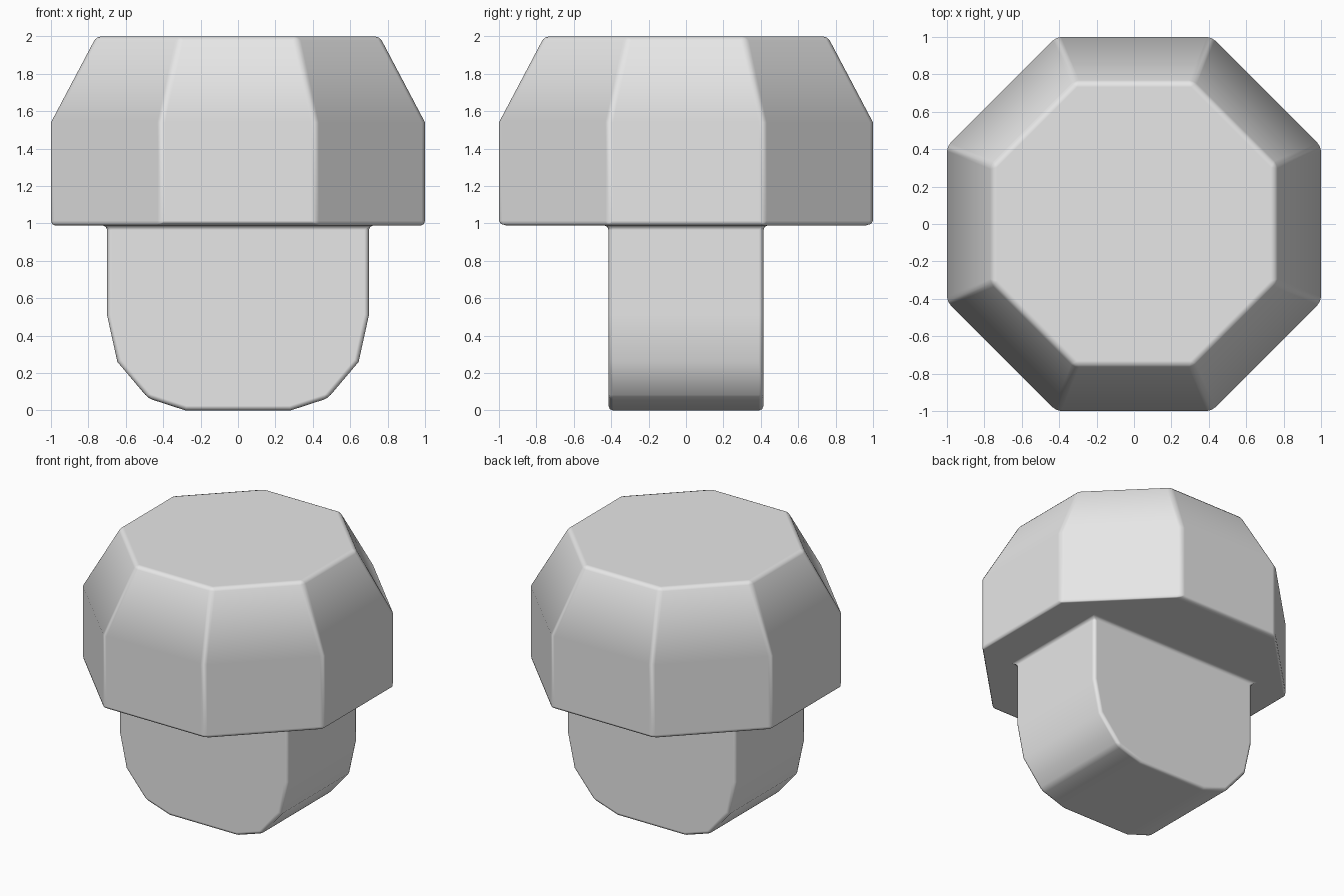
import bpy
import bmesh
import math

default_cube = bpy.data.objects.get("Cube")
if default_cube:
    bpy.data.objects.remove(default_cube, do_unlink=True)

# Plain grey material
grey = bpy.data.materials.new("light grey")
grey.use_nodes = True
colour = (0.8, 0.8, 0.8, 1)
grey.diffuse_color = colour
grey.node_tree.nodes["Principled BSDF"].inputs["Base Color"].default_value = colour

SIDES = 8
CAP_BOTTOM = 0.99
STEM_HALF_DEPTH = math.tan(math.pi / SIDES)
# Right half of the stem outline, from the cap down to the foot
STEM_OUTLINE = [(0.7, CAP_BOTTOM), (0.7, 0.51), (0.645, 0.26), (0.48, 0.065), (0.28, 0)]

bm = bmesh.new()


def ring(apothem, z):
    """Octagon with flat sides facing the axes."""
    radius = apothem / math.cos(math.pi / SIDES)
    angles = [(i + 0.5) * math.tau / SIDES for i in range(SIDES)]
    return [bm.verts.new((radius * math.cos(a), radius * math.sin(a), z)) for a in angles]


def bridge(lower, upper, closed=True):
    count = len(lower)
    for i in range(count if closed else count - 1):
        j = (i + 1) % count
        bm.faces.new((lower[i], lower[j], upper[j], upper[i]))


# Cap: upright sides, sloping shoulder and flat top
rings = [ring(1, CAP_BOTTOM), ring(1, 1.54), ring(0.757, 2)]
bridge(rings[0], rings[1])
bridge(rings[1], rings[2])
bm.faces.new(rings[2])

# Stem: rounded outline swept from front to back
outline = STEM_OUTLINE + [(-x, z) for x, z in reversed(STEM_OUTLINE)]
front, back = [[bm.verts.new((x, y, z)) for x, z in outline]
               for y in (-STEM_HALF_DEPTH, STEM_HALF_DEPTH)]
bridge(front, back, closed=False)
bm.faces.new(front)
bm.faces.new(back)

# Underside: joins the cap rim to the four stem corners
rim = rings[0]
corners = [back[0], back[-1], front[-1], front[0]]
for i, corner in enumerate(corners):
    a, b, c = (rim[(2 * i + k) % SIDES] for k in range(3))
    bm.faces.new((a, b, corner))
    bm.faces.new((b, c, corners[(i + 1) % 4], corner))

bmesh.ops.recalc_face_normals(bm, faces=bm.faces)
for face in bm.faces:
    face.smooth = True
mesh = bpy.data.meshes.new("capped_plug")
bm.to_mesh(mesh)
bm.free()
mesh.materials.append(grey)
plug = bpy.data.objects.new("capped_plug", mesh)
bpy.context.collection.objects.link(plug)

# Softened edges with flat-looking large faces
bevel = plug.modifiers.new("soft edges", "BEVEL")
bevel.width = 0.025
bevel.segments = 2
bevel.limit_method = "ANGLE"
bevel.angle_limit = math.radians(30)
normals = plug.modifiers.new("flat faces", "WEIGHTED_NORMAL")
normals.mode = "FACE_AREA"
normals.weight = 100
